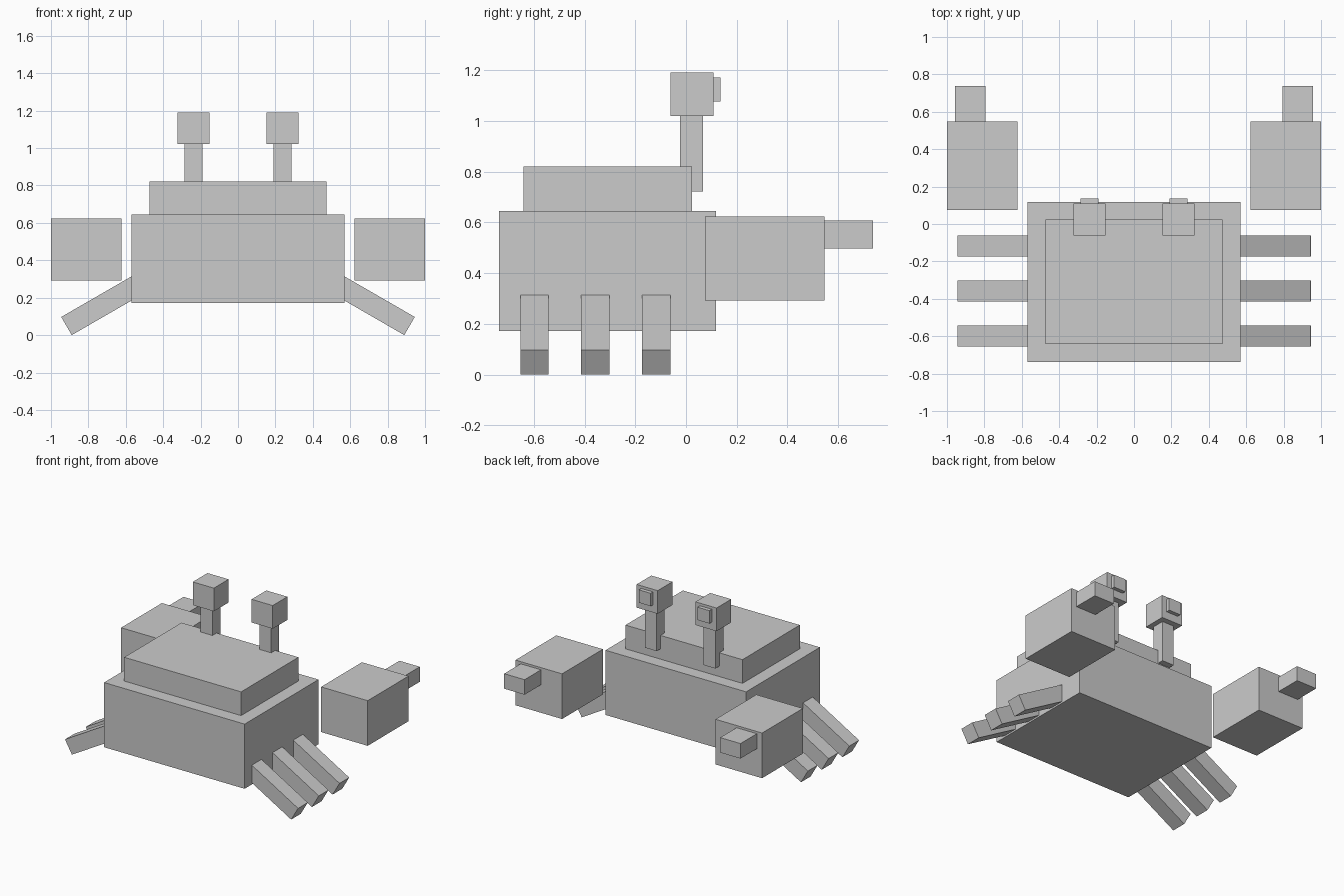
import bpy
from math import radians, sin, cos
from mathutils import Matrix, Vector

default = bpy.data.objects.get("Cube")
if default:
    bpy.data.objects.remove(default, do_unlink=True)

grey = bpy.data.materials.new("plain_grey")
grey.use_nodes = True
colour = (0.6, 0.6, 0.6, 1)
grey.diffuse_color = colour
grey.node_tree.nodes["Principled BSDF"].inputs["Base Color"].default_value = colour


def block(name, centre, size, tilt=0.0):
    """Flat-faced box, optionally tilted about the y axis."""
    bpy.ops.mesh.primitive_cube_add(size=1)
    obj = bpy.context.object
    obj.name = name
    obj.data.transform(Matrix.Diagonal((*size, 1)))
    obj.location = centre
    obj.rotation_euler.y = tilt
    obj.data.materials.append(grey)
    return obj


def span(name, xs, ys, zs):
    """Box given by its extent along each axis."""
    low, high = map(Vector, zip(xs, ys, zs))
    return block(name, (low + high) / 2, high - low)


def span_pair(name, xs, ys, zs):
    span("left_" + name, xs, ys, zs)
    span("right_" + name, (-xs[1], -xs[0]), ys, zs)


# Body and raised shell
span("body", (-0.57, 0.57), (-0.737, 0.118), (0.172, 0.646))
span("shell", (-0.474, 0.474), (-0.641, 0.023), (0.646, 0.82))

# Eyes on stalks
span_pair("eye_stalk", (0.19, 0.286), (-0.024, 0.068), (0.722, 1.021))
span_pair("eye", (0.153, 0.324), (-0.061, 0.109), (1.021, 1.191))
span_pair("pupil", (0.19, 0.286), (0.109, 0.137), (1.078, 1.172))

# Claws with pincer tips
span_pair("claw", (0.622, 1.0), (0.074, 0.547), (0.292, 0.623))
span_pair("claw_tip", (0.793, 0.958), (0.547, 0.737), (0.497, 0.607))

# Three splayed legs on each side, running inward from the foot
angle, length, width = radians(30), 0.475, 0.112
foot_x, foot_z = 0.917, width / 2 * cos(angle)
for side, sign in (("left", 1), ("right", -1)):
    for row, y in enumerate((-0.598, -0.358, -0.118)):
        x = foot_x - length / 2 * cos(angle)
        z = foot_z + length / 2 * sin(angle)
        block(f"{side}_leg_{row + 1}", (sign * x, y, z),
              (length, width, width), sign * angle)
